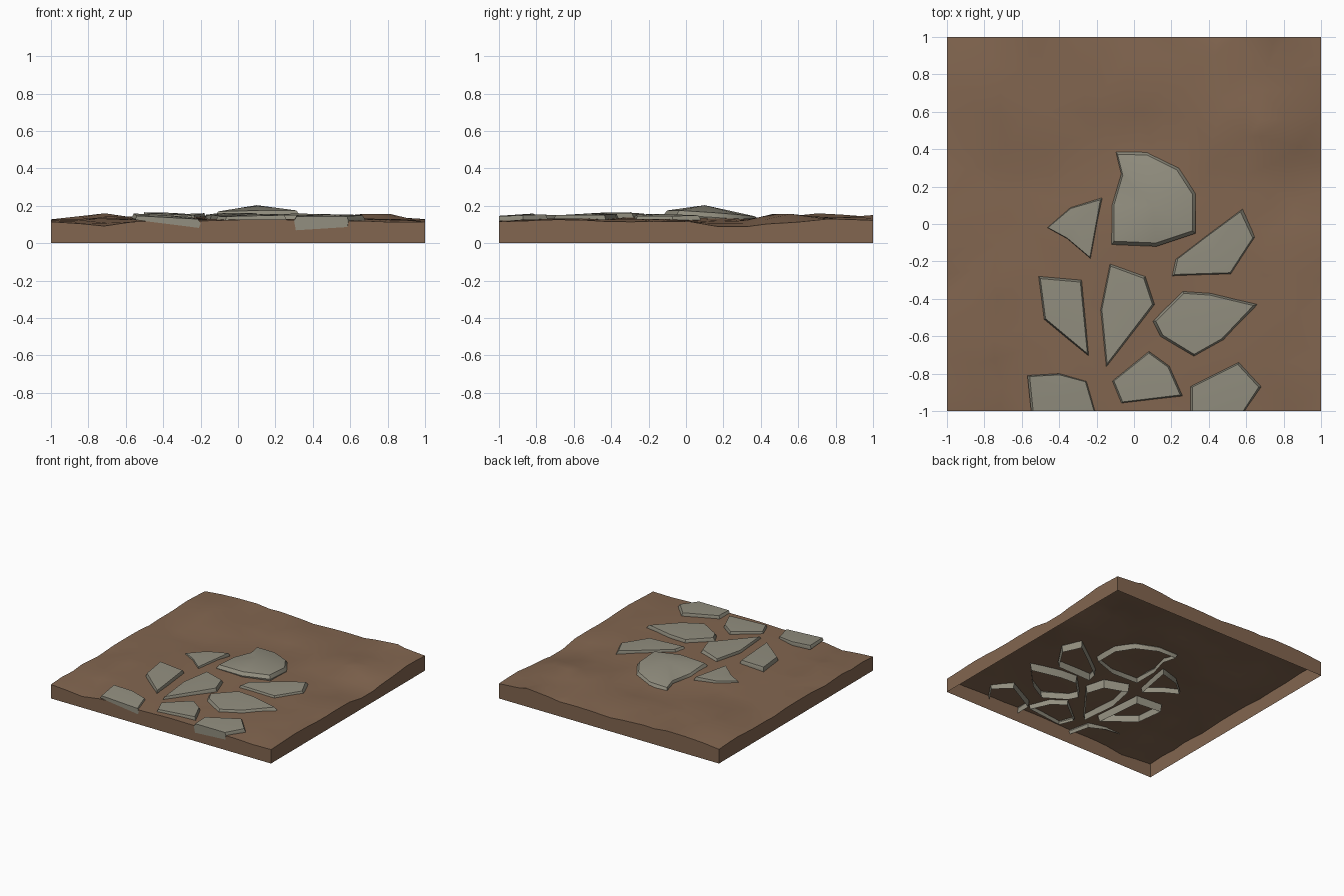
import bpy, bmesh, random
from mathutils import Vector

if "Cube" in bpy.data.objects:
    bpy.data.objects.remove(bpy.data.objects["Cube"])

random.seed(11)


def material(name, rgb):
    m = bpy.data.materials.new(name)
    m.diffuse_color = (*rgb, 1)
    m.use_nodes = True
    m.node_tree.nodes["Principled BSDF"].inputs["Base Color"].default_value = m.diffuse_color
    return m


EARTH = material("earth", (0.225, 0.133, 0.08))
STONE = material("stone", (0.29, 0.275, 0.215))


def finish(bm, name, mat, angle):
    bmesh.ops.recalc_face_normals(bm, faces=bm.faces)
    # open shells: make sure the top looks upward
    top = max(bm.faces, key=lambda f: abs(f.normal.z) * f.calc_area())
    if top.normal.z < 0:
        bmesh.ops.reverse_faces(bm, faces=bm.faces)
    me = bpy.data.meshes.new(name)
    bm.to_mesh(me)
    bm.free()
    ob = bpy.data.objects.new(name, me)
    bpy.context.collection.objects.link(ob)
    me.materials.append(mat)
    bpy.ops.object.select_all(action='DESELECT')
    ob.select_set(True)
    bpy.context.view_layer.objects.active = ob
    bpy.ops.object.shade_smooth_by_angle(angle=angle)
    return ob


# Ground: bumpy sheet with side walls, open underneath (heights in hundredths)
HEIGHTS = [
    [11.5, 9, 12, 12, 12.5, 12.5, 12, 12, 11.5],
    [12, 12, 12.5, 13, 13, 13, 13, 12.5, 12],
    [12, 13, 13, 13, 13, 13, 13, 13, 12],
    [12, 13, 13, 13.5, 14, 13.5, 13, 12.5, 12],
    [12, 12.5, 13, 14, 14.5, 14, 13, 12, 11],
    [11.5, 12, 12, 12.5, 13, 13, 12, 11.5, 7.5],
    [12.5, 14.5, 14, 12.5, 12, 12.5, 14, 16.5, 11],
    [12.5, 15.5, 13, 13.5, 14, 13, 13, 14.5, 13],
    [12, 14, 13.5, 12.5, 11.5, 12, 12.5, 14.5, 12.5],
]


def height(x, y):
    u, v = (x + 1) * 4, (y + 1) * 4
    i, j = min(int(u), 7), min(int(v), 7)
    u, v = u - i, v - j
    u, v = u * u * (3 - 2 * u), v * v * (3 - 2 * v)
    a = HEIGHTS[j][i] * (1 - u) + HEIGHTS[j][i + 1] * u
    b = HEIGHTS[j + 1][i] * (1 - u) + HEIGHTS[j + 1][i + 1] * u
    return (a * (1 - v) + b * v) / 100


N = 14
bm = bmesh.new()
grid = []
for j in range(N + 1):
    line = []
    for i in range(N + 1):
        x, y = -1 + 2 * i / N, -1 + 2 * j / N
        if 0 < i < N:
            x += random.uniform(-0.045, 0.045)
        if 0 < j < N:
            y += random.uniform(-0.045, 0.045)
        paved = abs(x) < 0.7 and y < 0.4
        rough = 0.002 if paved else 0.007
        line.append(bm.verts.new((x, y, height(x, y) + random.uniform(-rough, rough))))
    grid.append(line)
for j in range(N):
    for i in range(N):
        bm.faces.new((grid[j][i], grid[j][i + 1], grid[j + 1][i + 1], grid[j + 1][i]))
bmesh.ops.triangulate(bm, faces=bm.faces)
rim = [e for e in bm.edges if e.is_boundary]
walls = bmesh.ops.extrude_edge_only(bm, edges=rim)["geom"]
for v in walls:
    if isinstance(v, bmesh.types.BMVert):
        v.co.z = 0
finish(bm, "ground", EARTH, 0.6)


# Paving stones: domed top, chipped rim, skirt sunk into the ground
def stone(name, pts, z, dome=0.005, tilt=(0, 0), base=0.07, base_slope=0.0, inset=0.93, peak=None):
    bm = bmesh.new()
    c = sum((Vector(p) for p in pts), Vector((0, 0))) / len(pts)
    rings = [[], [], []]
    for p in pts:
        d = Vector(p) - c
        cut = p[1] <= -1                       # sliced flush with the front wall
        top = z + d.x * tilt[0] + d.y * tilt[1]
        low = base + d.x * base_slope
        for ring, s, h in zip(rings, (inset, 1, 0.95), (top, max(top - 0.025, low + 0.005), low)):
            q = c + d * s
            ring.append(bm.verts.new((q.x, -1.001 if cut else q.y, h)))
    px, py = peak or c
    apex = bm.verts.new((px, py, z + dome))
    n = len(pts)
    for i in range(n):
        k = (i + 1) % n
        bm.faces.new((rings[0][i], rings[0][k], apex))
        for a, b in zip(rings, rings[1:]):
            bm.faces.new((a[i], b[i], b[k], a[k]))
    finish(bm, name, STONE, 0.6)


stone("large_stone", [(-.10, .39), (.07, .385), (.24, .30), (.33, .16), (.33, -.05),
                      (.12, -.12), (-.12, -.11), (-.12, .10), (-.07, .27)],
      0.158, dome=0.045, tilt=(0.02, -0.06), base=0.09, peak=(.10, .10))
stone("left_upper_stone", [(-.17, .14), (-.34, .09), (-.47, -.02), (-.36, -.08), (-.23, -.19)],
      0.150, tilt=(0.05, 0.02), base=0.09)
stone("right_upper_stone", [(.58, .08), (.65, -.07), (.52, -.27), (.20, -.28), (.22, -.19), (.39, -.06)],
      0.150, tilt=(-0.03, 0.02))
stone("left_stone", [(-.51, -.28), (-.28, -.30), (-.24, -.71), (-.48, -.51)],
      0.158, tilt=(-0.03, 0.02))
stone("middle_stone", [(-.13, -.21), (.06, -.28), (.11, -.43), (-.15, -.77), (-.18, -.46)],
      0.156, tilt=(0.03, 0.02))
stone("right_stone", [(.26, -.36), (.41, -.37), (.66, -.43), (.48, -.62), (.32, -.71), (.14, -.60), (.10, -.52)],
      0.153, tilt=(-0.01, 0.02))
stone("front_middle_stone", [(.08, -.68), (.19, -.76), (.26, -.92), (-.07, -.96), (-.12, -.84)],
      0.148, tilt=(0.02, 0.02), base=0.09)
stone("front_left_stone", [(-.57, -.81), (-.40, -.80), (-.25, -.84), (-.20, -1), (-.55, -1)],
      0.145, tilt=(-0.05, 0.06), base=0.105, base_slope=-0.12)
stone("front_right_stone", [(.56, -.74), (.68, -.87), (.59, -1), (.30, -1), (.30, -.87)],
      0.148, tilt=(0, 0.04), base=0.08, base_slope=0.06)
